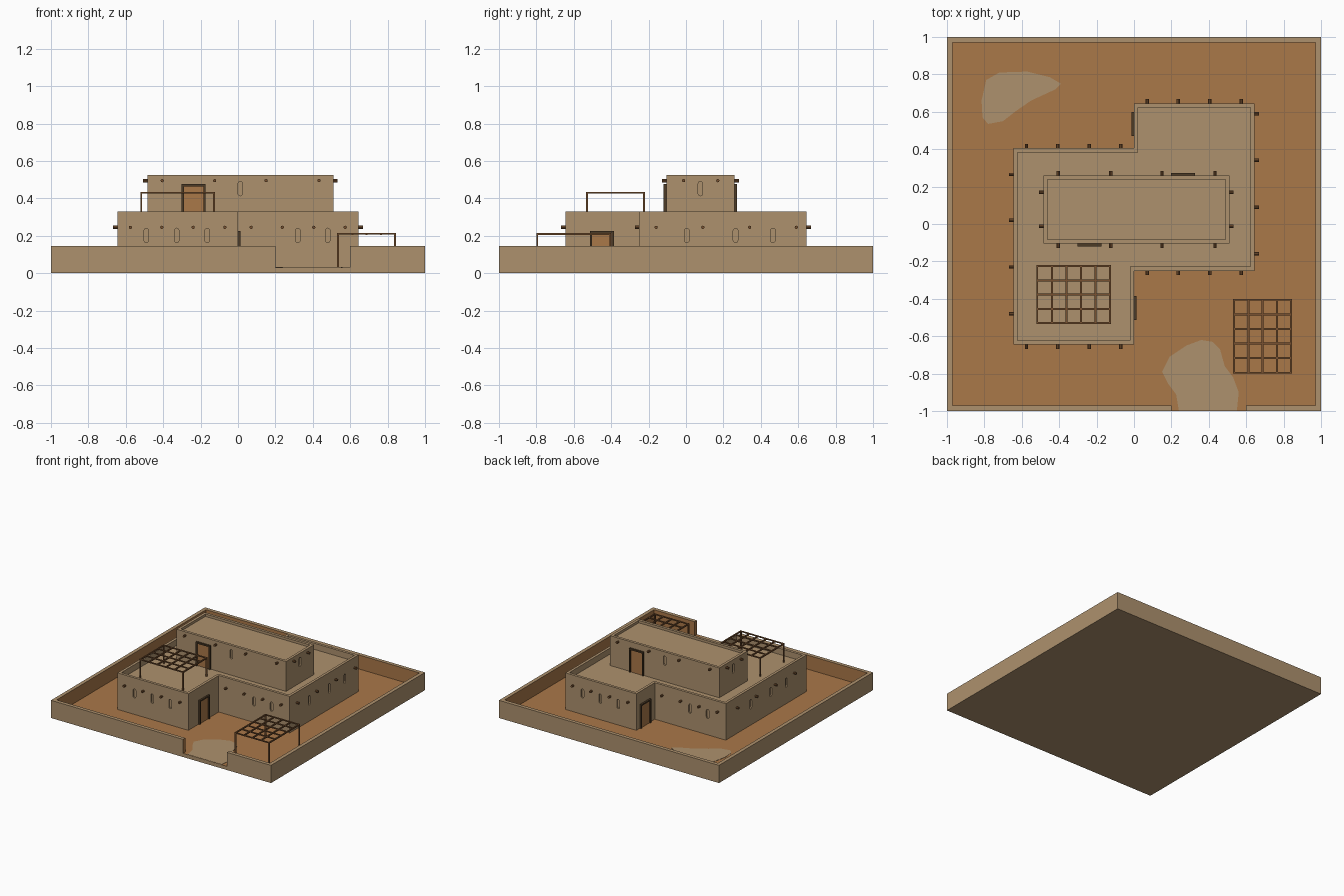
import bpy, bmesh, math
from mathutils import Matrix, Vector

if "Cube" in bpy.data.objects:
    bpy.data.objects.remove(bpy.data.objects["Cube"])


def material(name, rgb):
    m = bpy.data.materials.new(name)
    lin = [c / 12.92 if c <= 0.04045 else ((c + 0.055) / 1.055) ** 2.4 for c in rgb]
    m.diffuse_color = (*lin, 1)
    m.use_nodes = True
    m.node_tree.nodes["Principled BSDF"].inputs["Base Color"].default_value = m.diffuse_color
    return m


CLAY = material("clay_plaster", (0.68, 0.57, 0.43))
EARTH = material("orange_earth", (0.665, 0.47, 0.285))
WOOD = material("brown_wood", (0.47, 0.32, 0.19))
DARK = material("dark_frame_wood", (0.30, 0.23, 0.15))


def finish(bm, name, *mats):
    me = bpy.data.meshes.new(name)
    bmesh.ops.recalc_face_normals(bm, faces=bm.faces)
    bm.to_mesh(me)
    bm.free()
    for m in mats:
        me.materials.append(m)
    ob = bpy.data.objects.new(name, me)
    bpy.context.collection.objects.link(ob)
    return ob


def box(bm, lo, hi, mat=Matrix()):
    lo, hi = Vector(lo), Vector(hi)
    m = mat @ Matrix.Translation((lo + hi) / 2) @ Matrix.Diagonal((*(hi - lo), 1))
    return bmesh.ops.create_cube(bm, size=1, matrix=m)


def prism(bm, pts, vec, mat=Matrix()):
    f = bm.faces.new([bm.verts.new(mat @ Vector(p)) for p in pts])
    r = bmesh.ops.extrude_face_region(bm, geom=[f])
    d = mat.to_3x3() @ Vector(vec)
    for v in r["geom"]:
        if isinstance(v, bmesh.types.BMVert):
            v.co += d


def inset_loop(pts, t):
    # offset a counter-clockwise, right-angled outline inward
    out = []
    for i, p in enumerate(pts):
        p = Vector(p)
        a = (p - Vector(pts[i - 1])).normalized()
        b = (Vector(pts[(i + 1) % len(pts)]) - p).normalized()
        out.append(p + Vector((-a.y - b.y, a.x + b.x)) * t)
    return out


def storey(name, pts, z0, top, roof, t=0.022):
    # walls, parapet rim and sunken roof as one closed shell
    bm = bmesh.new()
    inner = inset_loop(pts, t)
    loops = [[bm.verts.new((p[0], p[1], z)) for p in ring]
             for ring, z in ((pts, z0), (pts, top), (inner, top), (inner, roof))]
    n = len(pts)
    for a, b in zip(loops, loops[1:]):
        for i in range(n):
            bm.faces.new((a[i], a[(i + 1) % n], b[(i + 1) % n], b[i]))
    bm.faces.new(loops[0][::-1])
    bm.faces.new(loops[-1])
    return finish(bm, name, CLAY)


ANGLE = {"front": 0, "right": 90, "back": 180, "left": -90}


def on_wall(side, off, u, z):
    # local x runs along the wall, -y points outward
    pos = (u, off, z) if side in ("front", "back") else (off, u, z)
    return Matrix.Translation(pos) @ Matrix.Rotation(math.radians(ANGLE[side]), 4, "Z")


def window_cutter(bm, m):
    # narrow slot with rounded ends
    r, h = 0.0125, 0.026
    pts = []
    for k in range(10):
        a = math.pi * (k if k < 5 else k - 1) / 4
        pts.append((r * math.cos(a), -0.02, (h if k < 5 else -h) + r * math.sin(a)))
    prism(bm, pts, (0, 0.032, 0), m)


def details(building, name, floor, walls):
    cut, beams = bmesh.new(), bmesh.new()
    for side, off, beam_us, win_us in walls:
        for u in beam_us:
            m = on_wall(side, off, u, floor + 0.215) @ Matrix.Rotation(math.pi / 2, 4, "X")
            bmesh.ops.create_cone(beams, cap_ends=True, segments=8, radius1=0.009,
                                  radius2=0.009, depth=0.046, matrix=m)
        for u in win_us:
            window_cutter(cut, on_wall(side, off, u, floor + 0.172))
    finish(beams, name + "_roof_beams", WOOD)
    cutter = finish(cut, name + "_window_cutter", CLAY)
    cutter.hide_render = True
    mod = building.modifiers.new("windows", "BOOLEAN")
    mod.operation, mod.solver, mod.object = "DIFFERENCE", "EXACT", cutter
    bpy.context.view_layer.objects.active = building
    bpy.ops.object.modifier_apply(modifier=mod.name)
    bpy.data.objects.remove(cutter)


def door(name, side, off, u, z):
    m = on_wall(side, off, u, z)
    bm = bmesh.new()
    for s in (-1, 1):
        x = sorted((s * 0.064, s * 0.053))
        box(bm, (x[0], -0.014, 0), (x[1], 0.01, 0.185), m)
    box(bm, (-0.064, -0.014, 0.184), (0.064, 0.01, 0.196), m)
    finish(bm, name + "_frame", DARK)
    bm = bmesh.new()
    box(bm, (-0.053, -0.005, 0), (0.053, 0.01, 0.184), m)
    finish(bm, name + "_panel", EARTH)


def pergola(name, x0, x1, y0, y1, z, nx, ny, h=0.185, t=0.005):
    bm = bmesh.new()
    for x in (x0, x1):
        for y in (y0, y1):
            box(bm, (x - t, y - t, z), (x + t, y + t, z + h - t))
    for i in range(nx):
        x = x0 + (x1 - x0) * i / (nx - 1)
        box(bm, (x - t, y0 - t, z + h - 2 * t), (x + t, y1 + t, z + h))
    for i in range(ny):
        y = y0 + (y1 - y0) * i / (ny - 1)
        box(bm, (x0 - t, y - t, z + h - 1.8 * t), (x1 + t, y + t, z + h - 0.2 * t))
    finish(bm, name, WOOD)


# yard slab: earth on top, clay on the sides
G, R = 0.03, 0.28
bm = bmesh.new()
box(bm, (-1, -1, 0), (1, 1, G))
yard = finish(bm, "yard", CLAY, EARTH)
for p in yard.data.polygons:
    p.material_index = int(p.normal.z > 0.5)

# yard wall with a gate gap, earth coloured on the inside
e, w = 1, 0.97
bm = bmesh.new()
outline = [(0.2, -e), (0.2, -w), (-w, -w), (-w, w), (w, w), (w, -w), (0.6, -w),
           (0.6, -e), (e, -e), (e, e), (-e, e), (-e, -e)]
prism(bm, [(x, y, G) for x, y in outline], (0, 0, 0.115))
wall = finish(bm, "yard_wall", CLAY, EARTH)
for p in wall.data.polygons:
    c = p.center
    p.material_index = int(abs(p.normal.z) < 0.5 and max(abs(c.x), abs(c.y)) < 0.99)

# pale worn patches on the ground
patches = {
    "gate_patch": [(0.24, -0.998), (0.55, -0.998), (0.56, -0.9), (0.53, -0.82), (0.485, -0.76),
                   (0.46, -0.67), (0.42, -0.63), (0.36, -0.62), (0.28, -0.65), (0.19, -0.71),
                   (0.15, -0.79), (0.18, -0.85), (0.225, -0.91)],
    "corner_patch": [(-0.78, 0.535), (-0.7, 0.55), (-0.63, 0.605), (-0.55, 0.66), (-0.42, 0.72),
                     (-0.39, 0.75), (-0.45, 0.785), (-0.57, 0.815), (-0.72, 0.81),
                     (-0.79, 0.77), (-0.815, 0.66), (-0.81, 0.57)],
}
for name, pts in patches.items():
    bm = bmesh.new()
    prism(bm, [(x, y, G - 0.001) for x, y in pts], (0, 0, 0.003))
    finish(bm, name, CLAY)

# lower storey
a, f, b = 0.645, -0.25, 0.405
lower = storey("lower_storey", [(-a, -a), (0, -a), (0, f), (a, f), (a, a), (0, a), (0, b), (-a, b)],
               G, 0.33, R)
left_beams = (-0.575, -0.407, -0.24, -0.07)
right_beams = (0.07, 0.237, 0.405, 0.573)
details(lower, "lower", G, [
    ("front", -a, left_beams, (-0.49, -0.328, -0.165)),
    ("front", f, right_beams, (0.32, 0.48)),
    ("right", a, (-0.16, 0.09, 0.34, 0.59), (0.005, 0.265, 0.465)),
    ("back", a, right_beams, (0.165, 0.328, 0.49)),
    ("back", b, left_beams, (-0.48, -0.32)),
    ("left", -a, (-0.48, -0.23, 0.02, 0.265), (-0.38, -0.18, 0.08)),
])

# upper storey
x0, x1, y0, y1 = -0.485, 0.51, -0.105, 0.26
upper = storey("upper_storey", [(x0, y0), (x1, y0), (x1, y1), (x0, y1)], R, 0.525, 0.505)
beams = (-0.405, -0.125, 0.15, 0.433)
details(upper, "upper", R, [
    ("front", y0, beams, (0.012,)),
    ("back", y1, beams, (0.012,)),
    ("right", x1, (-0.013, 0.17), (0.077,)),
    ("left", x0, (-0.013, 0.17), (0.077,)),
])

# doors and pergolas
door("lower_front_door", "right", 0, -0.45, G)
door("lower_back_door", "left", 0, 0.535, G)
door("upper_front_door", "front", y0, -0.237, R)
door("upper_back_door", "back", y1, 0.262, R)
pergola("yard_pergola", 0.535, 0.84, -0.795, -0.405, G, 5, 6)
pergola("roof_pergola", -0.517, -0.128, -0.53, -0.225, R - 0.03, 6, 5)
bpy.data.objects["roof_pergola"].location.z = 0.03 - 0.03
